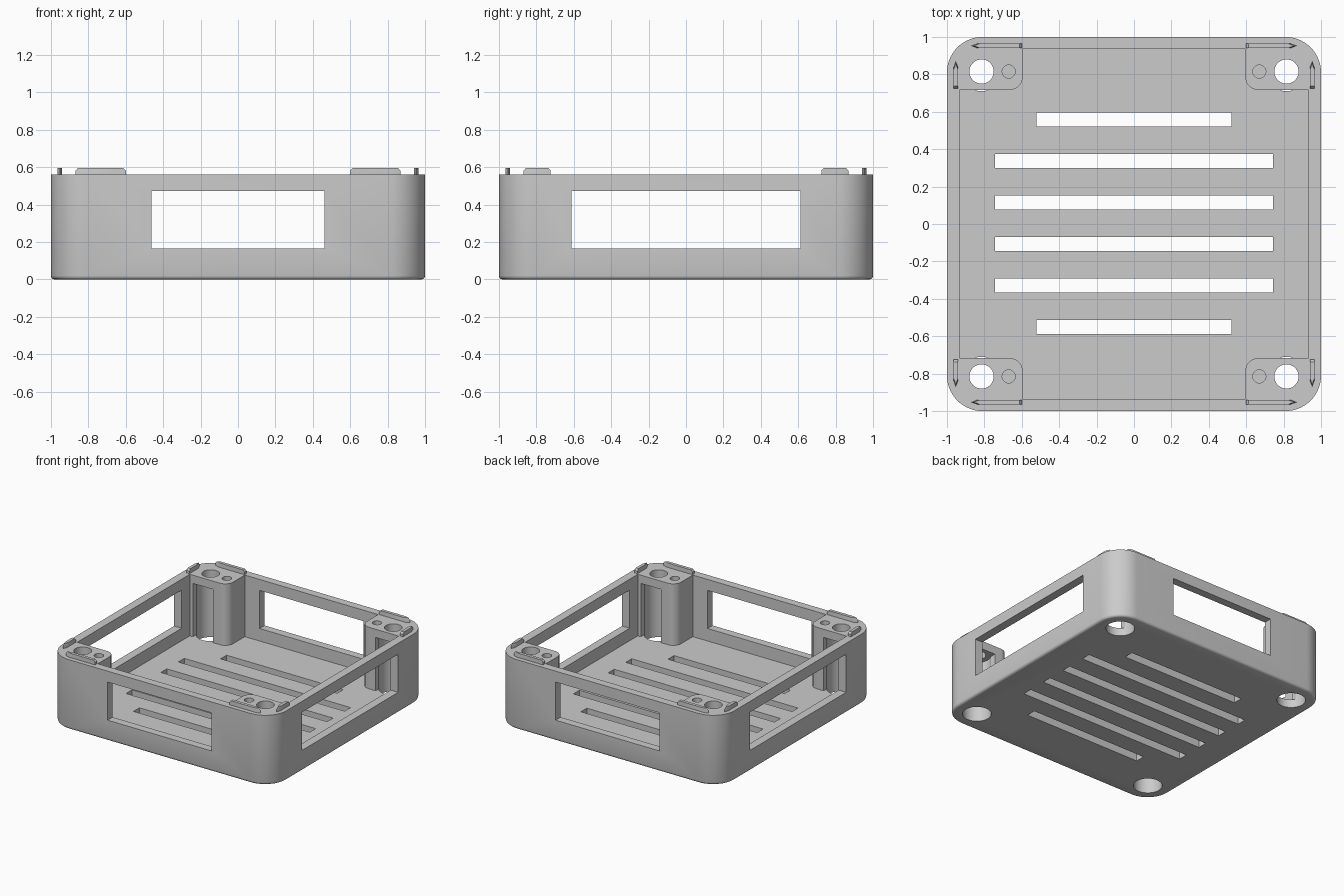
import bpy, bmesh, math

if "Cube" in bpy.data.objects:
    bpy.data.objects.remove(bpy.data.objects["Cube"], do_unlink=True)

grey = bpy.data.materials.new("light grey")
grey.use_nodes = True
grey.diffuse_color = (0.6, 0.6, 0.6, 1)
grey.node_tree.nodes["Principled BSDF"].inputs["Base Color"].default_value = (0.6, 0.6, 0.6, 1)

RIM, FLOOR = 0.5615, 0.065      # rim height, floor thickness
WX, WY = 0.932, 0.936           # inner wall planes
PX, PY = 0.595, 0.717           # inner faces of the corner posts
HOLE, SMALL = 0.815, 0.67       # hole centres
CORNERS = [(sx, sy) for sx in (1, -1) for sy in (1, -1)]


def loft(name, rings):
    """Closed solid through rings given as (outline, z)."""
    bm = bmesh.new()
    loops = [[bm.verts.new((x, y, z)) for x, y in pts] for pts, z in rings]
    n = len(loops[0])
    for a, b in zip(loops, loops[1:]):
        for i in range(n):
            j = (i + 1) % n
            bm.faces.new((a[i], a[j], b[j], b[i]))
    bm.faces.new(loops[0][::-1])
    bm.faces.new(loops[-1])
    bmesh.ops.recalc_face_normals(bm, faces=bm.faces)
    mesh = bpy.data.meshes.new(name)
    bm.to_mesh(mesh)
    bm.free()
    obj = bpy.data.objects.new(name, mesh)
    mesh.materials.append(grey)
    bpy.context.collection.objects.link(obj)
    return obj


def arc(cx, cy, r, a0, a1, n):
    return [(cx + r * math.cos(math.radians(a0 + (a1 - a0) * i / n)),
             cy + r * math.sin(math.radians(a0 + (a1 - a0) * i / n))) for i in range(n + 1)]


def rounded_square(half, r):
    c = half - r
    return [p for k, (x, y) in enumerate([(c, c), (-c, c), (-c, -c), (c, -c)])
            for p in arc(x, y, r, 90 * k, 90 * k + 90, 14)]


def box(x0, x1, y0, y1, z0, z1):
    return loft("cutter", [([(x0, y0), (x1, y0), (x1, y1), (x0, y1)], z) for z in (z0, z1)])


def cylinder(x, y, r, z0, z1):
    pts = arc(x, y, r, 0, 360, 40)[:-1]
    return loft("cutter", [(pts, z0), (pts, z1)])


def activate(obj):
    bpy.ops.object.select_all(action="DESELECT")
    obj.select_set(True)
    bpy.context.view_layer.objects.active = obj


def cut(obj, cutter):
    cutter.hide_render = True
    mod = obj.modifiers.new("cut", "BOOLEAN")
    mod.operation, mod.solver, mod.object = "DIFFERENCE", "EXACT", cutter
    activate(obj)
    bpy.ops.object.modifier_apply(modifier=mod.name)
    bpy.data.objects.remove(cutter, do_unlink=True)


# Outer block with rounded corners and a small fillet around the base
case = loft("case_body", [(rounded_square(1 - i, 0.19 - i), z) for i, z in
                          [(0.02, 0), (0.01, 0.0027), (0.0027, 0.01), (0, 0.02), (0, RIM)]])

# Cavity that leaves the walls, floor and four corner posts
quarter = [(WX, PY)] + arc(PX + 0.07, PY + 0.07, 0.07, 270, 180, 10) + [(PX, WY)]
cavity = []
for sx, sy in [(1, 1), (-1, 1), (-1, -1), (1, -1)]:
    pts = [(x * sx, y * sy) for x, y in quarter]
    cavity += pts if sx * sy > 0 else pts[::-1]
cut(case, loft("cutter", [(cavity, FLOOR), (cavity, 1)]))

# Wall windows
cut(case, box(-0.463, 0.463, -1.2, 1.2, 0.166, 0.473))
cut(case, box(-1.2, 1.2, -0.613, 0.613, 0.166, 0.473))

# Floor vents
for k in range(6):
    y = 0.004 + (k - 2.5) * 0.222
    half = 0.52 if k in (0, 5) else 0.742
    cut(case, box(-half, half, y - 0.038, y + 0.038, -0.1, 0.15))

# Post holes: screw hole, wide shaft from below, side opening, small blind hole
for sx, sy in CORNERS:
    x, y = HOLE * sx, HOLE * sy
    cut(case, cylinder(x, y, 0.105, -0.1, 0.495))
    y0, y1 = sorted((y, 0.66 * sy))
    cut(case, box(x - 0.09, x + 0.09, y0, y1, FLOOR, 0.495))
    cut(case, cylinder(x, y, 0.065, 0.4, 0.7))
    cut(case, cylinder(SMALL * sx, y, 0.035, 0.26, 0.7))

parts = [case]


# Locating ridges on the rim, two at every corner
def ridge(name, start, sx, sy, swap):
    def outline(inset):
        a, b, tip = start + inset, 0.835 - inset, 0.868 - inset
        pts = [(a, 0.94), (b, 0.94), (tip, 0.953), (b, 0.965), (a, 0.965)]
        return [((v if swap else u) * sx, (u if swap else v) * sy) for u, v in pts]
    return loft(name, [(outline(0), RIM - 0.005), (outline(0), 0.582), (outline(0.013), 0.597)])


for sx, sy in CORNERS:
    where = ("front" if sy < 0 else "back") + ("_left" if sx > 0 else "_right")
    parts.append(ridge(where + "_long_ridge", 0.6, sx, sy, False))
    parts.append(ridge(where + "_short_ridge", 0.724, sx, sy, True))

for part in parts:
    activate(part)
    bpy.ops.object.shade_smooth_by_angle(angle=math.radians(30))
